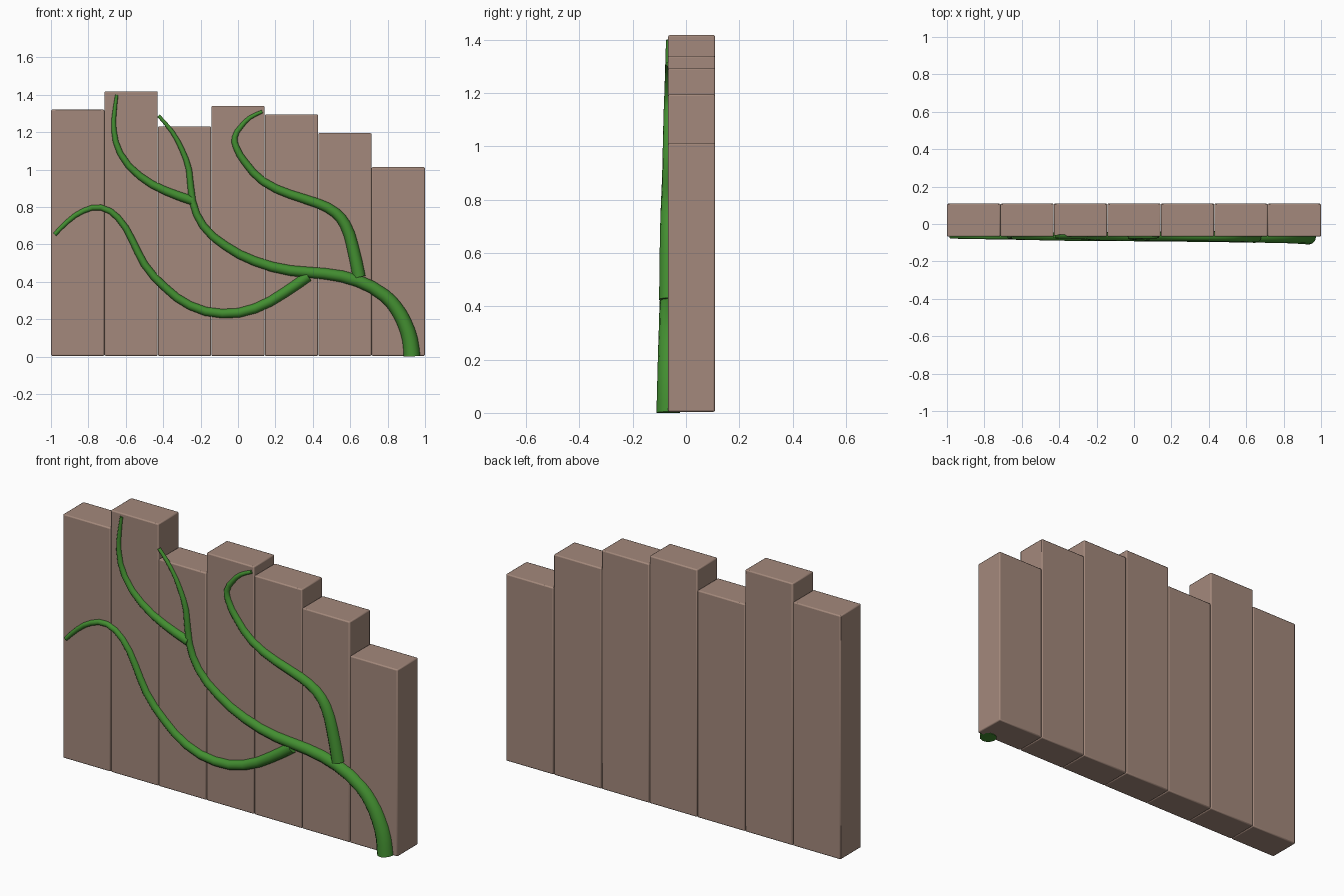
import bpy, math

if "Cube" in bpy.data.objects:
    bpy.data.objects.remove(bpy.data.objects["Cube"])


def material(name, rgb):
    m = bpy.data.materials.new(name)
    m.diffuse_color = (*rgb, 1)
    m.use_nodes = True
    m.node_tree.nodes["Principled BSDF"].inputs["Base Color"].default_value = m.diffuse_color
    return m


WOOD = material("brown wood", (0.37, 0.25, 0.20))
GREEN = material("vine green", (0.055, 0.27, 0.03))
FRONT, BACK, BOTTOM = -0.067, 0.109, 0.004

# Planks of the fence, left to right
heights = [1.32, 1.418, 1.23, 1.34, 1.294, 1.195, 1.013]
step = 2 / len(heights)
for i, top in enumerate(heights):
    bpy.ops.mesh.primitive_cube_add(
        size=1, location=(-1 + step * (i + 0.5), (FRONT + BACK) / 2, (top + BOTTOM) / 2))
    o = bpy.context.object
    o.name = f"plank_{i + 1}"
    o.scale = (step - 0.001, BACK - FRONT, top - BOTTOM)
    bpy.ops.object.transform_apply(location=False, rotation=False, scale=True)
    o.data.materials.append(WOOD)
    b = o.modifiers.new("soft_edges", 'BEVEL')
    b.width, b.segments = 0.006, 2
    bpy.ops.object.shade_smooth_by_angle(angle=math.radians(30))


# Tapering stem half sunk in the front of the planks
def vine(name, pts, r0, r1):
    cu = bpy.data.curves.new(name, 'CURVE')
    cu.dimensions = '3D'
    cu.bevel_depth = 1
    cu.bevel_resolution = 4
    cu.resolution_u = 2
    cu.use_fill_caps = True
    sp = cu.splines.new('BEZIER')
    sp.bezier_points.add(len(pts) - 1)
    for k, (p, (x, z)) in enumerate(zip(sp.bezier_points, pts)):
        p.co = (x, FRONT, z)
        p.handle_left_type = p.handle_right_type = 'AUTO'
        p.radius = r0 + (r1 - r0) * k / (len(pts) - 1)
    o = bpy.data.objects.new(name, cu)
    bpy.context.collection.objects.link(o)
    bpy.ops.object.select_all(action='DESELECT')
    o.select_set(True)
    bpy.context.view_layer.objects.active = o
    bpy.ops.object.convert(target='MESH')
    o = bpy.context.object
    o.data.materials.clear()
    o.data.materials.append(GREEN)
    for v in o.data.vertices:  # flat cut at the ground
        v.co.z = max(v.co.z, 0)
    bpy.ops.object.shade_smooth_by_angle(angle=math.radians(50))


vine("main_vine", [
    (0.93, 0), (0.92, 0.09), (0.89, 0.18), (0.845, 0.26), (0.785, 0.325), (0.64, 0.405),
    (0.465, 0.443), (0.28, 0.46), (0.09, 0.51), (-0.07, 0.594), (-0.187, 0.70),
    (-0.243, 0.83), (-0.262, 1.0), (-0.30, 1.107), (-0.353, 1.203), (-0.425, 1.288)],
    0.044, 0.009)
vine("right_branch", [
    (0.648, 0.425), (0.61, 0.60), (0.573, 0.706), (0.52, 0.77), (0.43, 0.818),
    (0.28, 0.867), (0.134, 0.937), (0.037, 1.04), (-0.01, 1.12), (-0.018, 1.172),
    (0.016, 1.23), (0.064, 1.278), (0.13, 1.31)], 0.034, 0.009)
vine("lower_branch", [
    (0.375, 0.43), (0.25, 0.343), (0.09, 0.257), (-0.085, 0.23), (-0.257, 0.273),
    (-0.39, 0.37), (-0.50, 0.493), (-0.567, 0.626), (-0.642, 0.743), (-0.733, 0.797),
    (-0.825, 0.78), (-0.91, 0.723), (-0.98, 0.653)], 0.029, 0.011)
vine("upper_branch", [
    (-0.246, 0.835), (-0.39, 0.887), (-0.525, 0.965), (-0.63, 1.087), (-0.664, 1.215),
    (-0.66, 1.31), (-0.648, 1.40)], 0.025, 0.008)
